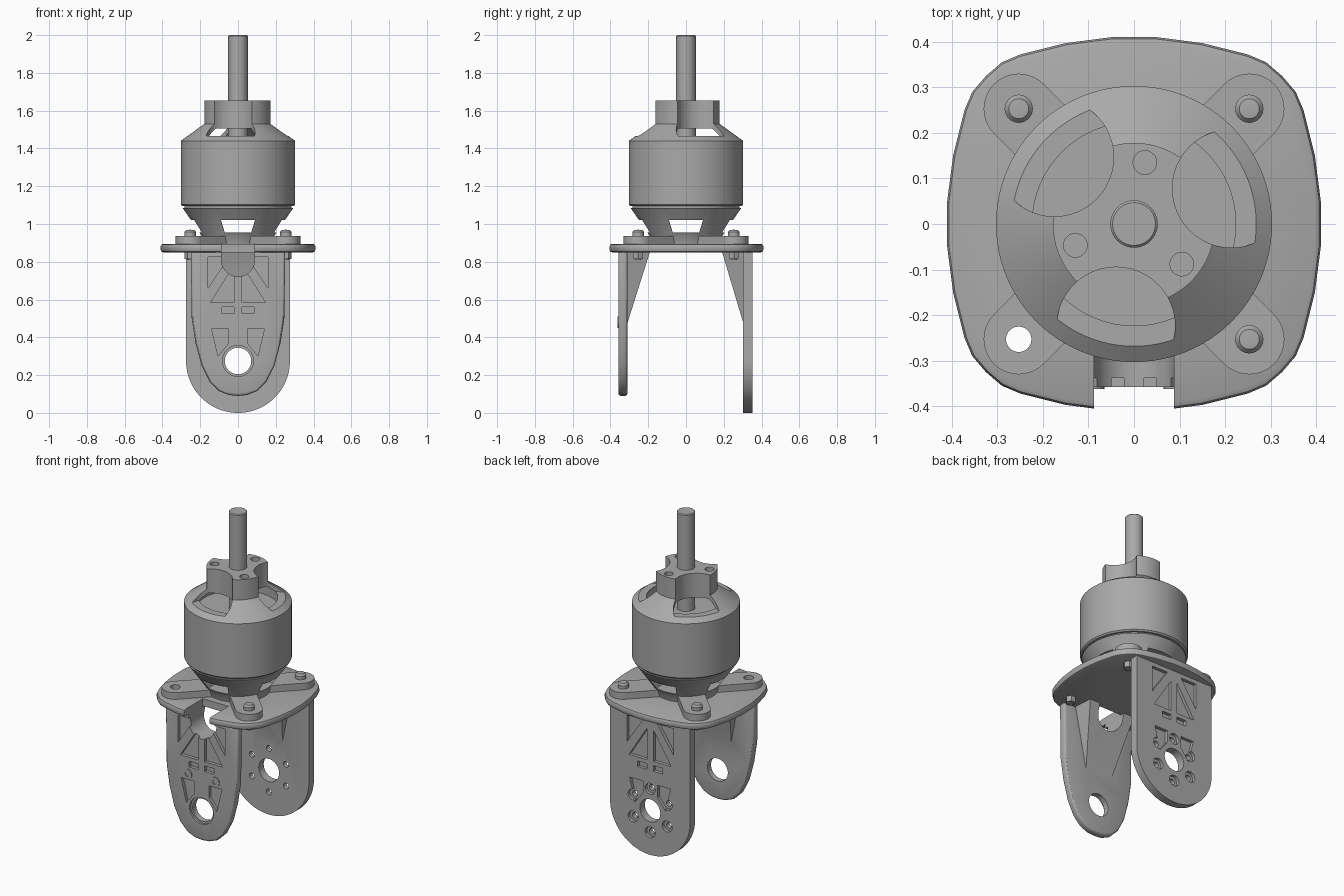
import bpy, bmesh
from math import sin, cos, pi, radians

if "Cube" in bpy.data.objects:
    bpy.data.objects.remove(bpy.data.objects["Cube"], do_unlink=True)

GREY = (0.4, 0.4, 0.4, 1)
metal = bpy.data.materials.new("plain grey")
metal.use_nodes = True
metal.diffuse_color = GREY
metal.node_tree.nodes["Principled BSDF"].inputs["Base Color"].default_value = GREY


def finish(name, bm):
    bmesh.ops.remove_doubles(bm, verts=bm.verts, dist=1e-5)
    bmesh.ops.recalc_face_normals(bm, faces=bm.faces)
    mesh = bpy.data.meshes.new(name)
    bm.to_mesh(mesh)
    bm.free()
    ob = bpy.data.objects.new(name, mesh)
    bpy.context.collection.objects.link(ob)
    mesh.materials.append(metal)
    return ob


def prism(name, outline, lo, hi, axis="z"):
    """Extrude a flat outline along z or y."""
    bm = bmesh.new()
    place = {"z": lambda a, b, c: (a, b, c), "y": lambda a, b, c: (a, c, b),
             "x": lambda a, b, c: (c, a, b)}[axis]
    rings = [[bm.verts.new(place(a, b, c)) for a, b in outline] for c in (lo, hi)]
    bm.faces.new(rings[0])
    bm.faces.new(rings[1])
    n = len(outline)
    for i in range(n):
        j = (i + 1) % n
        bm.faces.new((rings[0][i], rings[0][j], rings[1][j], rings[1][i]))
    return finish(name, bm)


def arc(cx, cy, r, start=0, end=360, steps=48):
    full = end - start == 360
    return [(cx + r * cos(radians(start + (end - start) * i / steps)),
             cy + r * sin(radians(start + (end - start) * i / steps)))
            for i in range(steps if full else steps + 1)]


def rect(x0, x1, y0, y1):
    return [(x0, y0), (x1, y0), (x1, y1), (x0, y1)]


def lathe(name, profile, cx=0, cy=0, steps=64):
    """Revolve a profile of (radius, height) whose ends lie on the axis."""
    bm = bmesh.new()
    verts = [bm.verts.new((cx + r, cy, z)) for r, z in profile]
    edges = [bm.edges.new(pair) for pair in zip(verts, verts[1:])]
    bmesh.ops.spin(bm, geom=verts + edges, cent=(cx, cy, 0), axis=(0, 0, 1),
                   angle=2 * pi, steps=steps)
    return finish(name, bm)


def apply(ob, mod):
    bpy.context.view_layer.objects.active = ob
    bpy.ops.object.modifier_apply(modifier=mod.name)


def combine(ob, other, operation="DIFFERENCE"):
    mod = ob.modifiers.new("combine", "BOOLEAN")
    mod.operation, mod.solver, mod.object = operation, "EXACT", other
    apply(ob, mod)
    bpy.data.objects.remove(other, do_unlink=True)


def bevel(ob, width, segments):
    mod = ob.modifiers.new("bevel", "BEVEL")
    mod.width, mod.segments, mod.limit_method = width, segments, "ANGLE"
    mod.angle_limit = radians(40)
    apply(ob, mod)


def mirrored(points):
    return [points, [(-x, z) for x, z in points]]


BOLT = 0.253
corners = [(sx * BOLT, sy * BOLT) for sx in (1, -1) for sy in (1, -1)]
empty_corner = (-BOLT, -BOLT)

# Rotating motor can with hub, vents and propeller screw holes
can = lathe("motor_can", [(0, 1.095), (0.295, 1.095), (0.303, 1.103), (0.303, 1.44),
                          (0.178, 1.53), (0.178, 1.655), (0, 1.655)], steps=96)
for k in range(3):
    a = radians(20 + 120 * k)
    combine(can, prism("cut", arc(0.228 * cos(a), 0.228 * sin(a), 0.13), 1.465, 1.7))
    b = a + pi / 3
    combine(can, prism("cut", arc(0.137 * cos(b), 0.137 * sin(b), 0.026, steps=24), 1.56, 1.7))
combine(can, lathe("cut", [(0, 1.4), (0.23, 1.4), (0.23, 1.46), (0.17, 1.505), (0, 1.505)]))

shaft = lathe("shaft", [(0, 1.3), (0.052, 1.3), (0.052, 1.995), (0.047, 2), (0, 2)], steps=40)

# Fixed conical base with four see-through windows
base = lathe("motor_base", [(0, 0.895), (0.18, 0.895), (0.19, 0.935), (0.293, 1.085),
                            (0.283, 1.085), (0.283, 1.1), (0, 1.1)], steps=96)
window = [(-0.07, 0.955), (0.07, 0.955), (0.09, 1.02), (-0.09, 1.02)]
for axis in "xy":
    combine(base, prism("cut", window, -0.5, 0.5, axis))

# Cross mount with round-ended arms
mount = None
for turn in (45, 135):
    c, s = BOLT * cos(radians(turn)) * 2 ** 0.5, BOLT * sin(radians(turn)) * 2 ** 0.5
    outline = arc(c, s, 0.077, turn - 90, turn + 90, 20) + arc(-c, -s, 0.077, turn + 90, turn + 270, 20)
    arm = prism("cross_mount", outline, 0.893, 0.937)
    if mount:
        combine(mount, arm, "UNION")
    else:
        mount = arm

# Square plate with bulging sides, a front notch and one open bolt hole
quarter = [(0.41, 0.05), (0.397, 0.15), (0.372, 0.25), (0.355, 0.29), (0.325, 0.325)]
quarter += [(y, x) for x, y in reversed(quarter[:-1])]
outline = quarter + [(-x, y) for x, y in reversed(quarter)]
outline += [(-x, -y) for x, y in quarter] + [(x, -y) for x, y in reversed(quarter)]
plate = prism("base_plate", outline, 0.85, 0.895)
bevel(plate, 0.014, 2)
combine(plate, prism("cut", rect(-0.088, 0.088, -0.5, -0.22), 0.8, 1))
for part in (plate, mount):
    combine(part, prism("cut", arc(*empty_corner, 0.028, steps=24), 0.8, 1))

# Bolts with rounded heads and nuts below
bolts = []
for x, y in corners:
    if (x, y) != empty_corner:
        bolts.append(lathe("bolt", [(0, 0.81), (0.016, 0.81), (0.016, 0.93), (0.031, 0.93),
                                    (0.031, 0.957), (0.022, 0.968), (0, 0.97)], x, y, 24))
        bolts.append(prism("nut", arc(x, y, 0.029, steps=6), 0.815, 0.852))

# Legs: front one tapers with rounded edges, back one is a flat round-ended plate
HUB = 0.275
side = [(0.25, 0.855), (0.245, 0.5), (0.225, 0.37), (0.193, 0.25), (0.15, 0.165), (0.1, 0.115), (0.05, 0.095)]
front_leg = prism("front_leg", side + [(0, 0.09)] + [(-x, z) for x, z in reversed(side)],
                  -0.358, -0.31, "y")
bevel(front_leg, 0.014, 3)
back_leg = prism("back_leg", [(0.275, 0.855)] + arc(0, HUB, 0.275, 0, -180) + [(-0.275, 0.855)],
                 0.303, 0.352, "y")

pockets = [
    [(0.16, 0.825), (0.05, 0.825), (0.16, 0.66)],
    [(0.022, 0.78), (0.022, 0.585), (0.145, 0.585)],
    [(0.022, 0.56), (0.085, 0.56), (0.085, 0.525), (0.022, 0.525)],
    [(0.05, 0.445), (0.14, 0.445), (0.105, 0.3), (0.05, 0.37)],
]

for leg, face, inner in ((front_leg, -0.358, -0.315), (back_leg, 0.352, 0.308)):
    sign = 1 if face > 0 else -1
    # Sloping brace under the plate
    bm = bmesh.new()
    for x in (-1, 1):
        for p in ((0.17 * x, inner, 0.855), (0.16 * x, 0.19 * sign, 0.855), (0.09 * x, inner, 0.46)):
            bm.verts.new(p)
    bmesh.ops.convex_hull(bm, input=bm.verts)
    combine(leg, finish("brace", bm), "UNION")
    # Lightening pockets on the outer face
    for shape in pockets:
        for half in mirrored(shape):
            combine(leg, prism("cut", half, face - 0.02 * sign, face + 0.05 * sign, "y"))
    # Pivot hole with a shallow rim
    combine(leg, prism("cut", arc(0, HUB, 0.07), 0.2 * sign, 0.5 * sign, "y"))

combine(front_leg, prism("cut", arc(0, HUB, 0.082), -0.345, -0.5, "y"))

# Rounded cable opening at the top of the front leg
opening = arc(0, 0.81, 0.088, -180, 0, 32) + [(0.088, 0.95), (-0.088, 0.95)]
combine(front_leg, prism("cut", opening, -0.5, -0.1, "y"))

# Small screw bosses on the front leg
rings = []
for x in (-0.095, 0.095):
    ring = prism("screw_boss", arc(x, 0.48, 0.03, steps=24), -0.362, -0.33, "y")
    combine(ring, prism("cut", arc(x, 0.48, 0.015, steps=24), -0.4, -0.345, "y"))
    rings.append(ring)

# Ring of countersunk screw holes in the back leg
for k in range(6):
    a = radians(30 + 60 * k)
    x, z = 0.135 * cos(a), HUB + 0.135 * sin(a)
    combine(back_leg, prism("cut", arc(x, z, 0.018, steps=20), 0.2, 0.5, "y"))
    combine(back_leg, prism("cut", arc(x, z, 0.034, steps=24), 0.333, 0.5, "y"))

# Smooth curved surfaces, keep hard edges
for ob in [can, shaft, base, mount, plate, front_leg, back_leg] + bolts + rings:
    bpy.ops.object.select_all(action="DESELECT")
    ob.select_set(True)
    bpy.context.view_layer.objects.active = ob
    bpy.ops.object.shade_smooth_by_angle(angle=radians(30))
